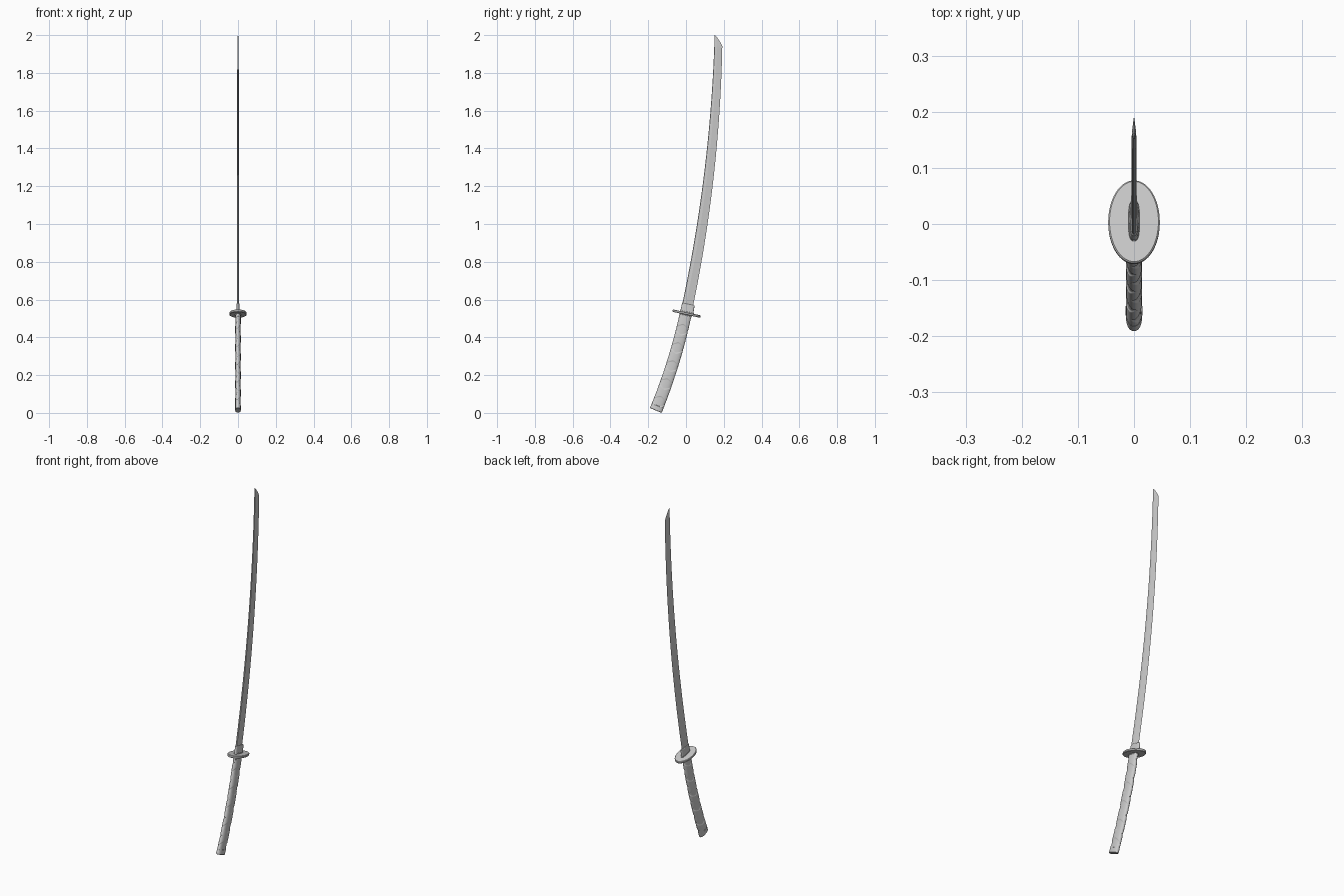
import bpy, math
from mathutils import Vector

if "Cube" in bpy.data.objects:
    bpy.data.objects.remove(bpy.data.objects["Cube"])

GUARD, END = 0.54, 2.024         # arc-length stations along the curved sword
N = 404
A0, A1, A2 = math.radians(22.2), math.radians(12.2), math.radians(1.2)


def angle(s):
    if s < GUARD:
        return A0 + (A1 - A0) * s / GUARD
    return A1 + (A2 - A1) * (s - GUARD) / (END - GUARD)


# Sampled centre line
step = END / N
path = [Vector((0, -0.16, 0.0128))]
for i in range(N):
    a = angle((i + 0.5) * step)
    path.append(path[-1] + Vector((0, math.sin(a), math.cos(a))) * step)


def place(s, u, v):
    """Sword space (along, thickness, width) to world space."""
    f = min(max(s / step, 0), N)
    i = min(int(f), N - 1)
    a = angle(s)
    return path[i].lerp(path[i + 1], f - i) + Vector((u, v * math.cos(a), -v * math.sin(a)))


def loft(name, rings, sharp=30):
    """Skin a list of (s, [(u, v), ...]) rings and cap both ends."""
    n = len(rings[0][1])
    verts = [place(s, u, v) for s, ring in rings for u, v in ring]
    faces = []
    for r in range(len(rings) - 1):
        for k in range(n):
            a, b = r * n + k, r * n + (k + 1) % n
            faces.append((a, b, b + n, a + n))
    faces.append(tuple(reversed(range(n))))
    faces.append(tuple(range(len(verts) - n, len(verts))))
    me = bpy.data.meshes.new(name)
    me.from_pydata(verts, [], faces)
    ob = bpy.data.objects.new(name, me)
    bpy.context.collection.objects.link(ob)
    bpy.ops.object.select_all(action='DESELECT')
    ob.select_set(True)
    bpy.context.view_layer.objects.active = ob
    bpy.ops.object.shade_smooth_by_angle(angle=math.radians(sharp))


def oval(hu, hv, n=40, power=1.0, off=0.0):
    pts = []
    for k in range(n):
        t = 2 * math.pi * k / n
        c, s = math.cos(t), math.sin(t)
        pts.append((hu * math.copysign(abs(c) ** power, c),
                    off + hv * math.copysign(abs(s) ** power, s)))
    return pts


def disc(name, s0, s1, hu, hv, bevel, **kw):
    loft(name, [(s0, oval(hu - bevel, hv - bevel, **kw)),
                (s0 + bevel, oval(hu, hv, **kw)),
                (s1 - bevel, oval(hu, hv, **kw)),
                (s1, oval(hu - bevel, hv - bevel, **kw))])


# Handle with a crossed cord wrap
SIDES, RINGS = 64, 300
rings = []
for i in range(RINGS + 1):
    s = 0.024 + (0.522 - 0.024) * i / RINGS
    ring = []
    hv = 0.0297 + 0.002 * (1 - s / GUARD)
    for k, (u, v) in enumerate(oval(0.0126, hv, SIDES, 0.85)):
        p, q = s / 0.1, k / SIDES
        band = max(abs(math.cos(math.pi * (p + q))), abs(math.cos(math.pi * (p - q))))
        lift = 0.002 * min(1, max(0, (band - 0.76) / 0.05))
        d = Vector((u / 0.0126, v / hv)).normalized() * lift
        ring.append((u + d.x, v + d.y))
    rings.append((s, ring))
loft("handle_wrap", rings)

# Handle end fittings, spacers and guard
disc("pommel_cap", 0.0, 0.028, 0.0148, 0.034, 0.002, power=0.85)
disc("handle_collar", 0.515, 0.529, 0.0145, 0.0325, 0.001, power=0.85)
disc("lower_spacer", 0.528, 0.533, 0.015, 0.034, 0.0008, power=0.85)
disc("guard", 0.532, 0.545, 0.046, 0.0755, 0.0025, n=64, off=0.004)
disc("upper_spacer", 0.544, 0.549, 0.010, 0.037, 0.0008, power=0.7, off=0.005)

# Blade collar
loft("blade_collar", [(0.545, oval(0.009, 0.035, power=0.6, off=0.004)),
                      (0.587, oval(0.0075, 0.034, power=0.6, off=0.003)),
                      (0.589, oval(0.006, 0.0325, power=0.6, off=0.003))])

# Blade: ridged spine, side ridges, sharp edge and angled curved point
TIP = 0.056
stations = [0.55 + (END - TIP - 0.55) * i / 60 for i in range(61)]
stations += [END - TIP + TIP * i / 10 for i in range(1, 11)]
rings = []
for s in stations:
    t = (s - GUARD) / (END - GUARD)
    h = 0.029 - 0.0083 * t ** 1.5
    thick = 0.0052 - 0.0014 * t
    w = max(min(1.0, max(0.0, (END - s) / TIP)) ** 0.75, 0.004)
    full = 2 * h * w
    top = thick * (0.25 + 0.75 * w) if w > 0.01 else 0.0003
    rings.append((s, [(0, -h), (top * 0.75, -h + full * 0.04), (top, -h + full * 0.34),
                      (0, -h + full),
                      (-top, -h + full * 0.34), (-top * 0.75, -h + full * 0.04)]))
loft("blade", rings, sharp=8)
